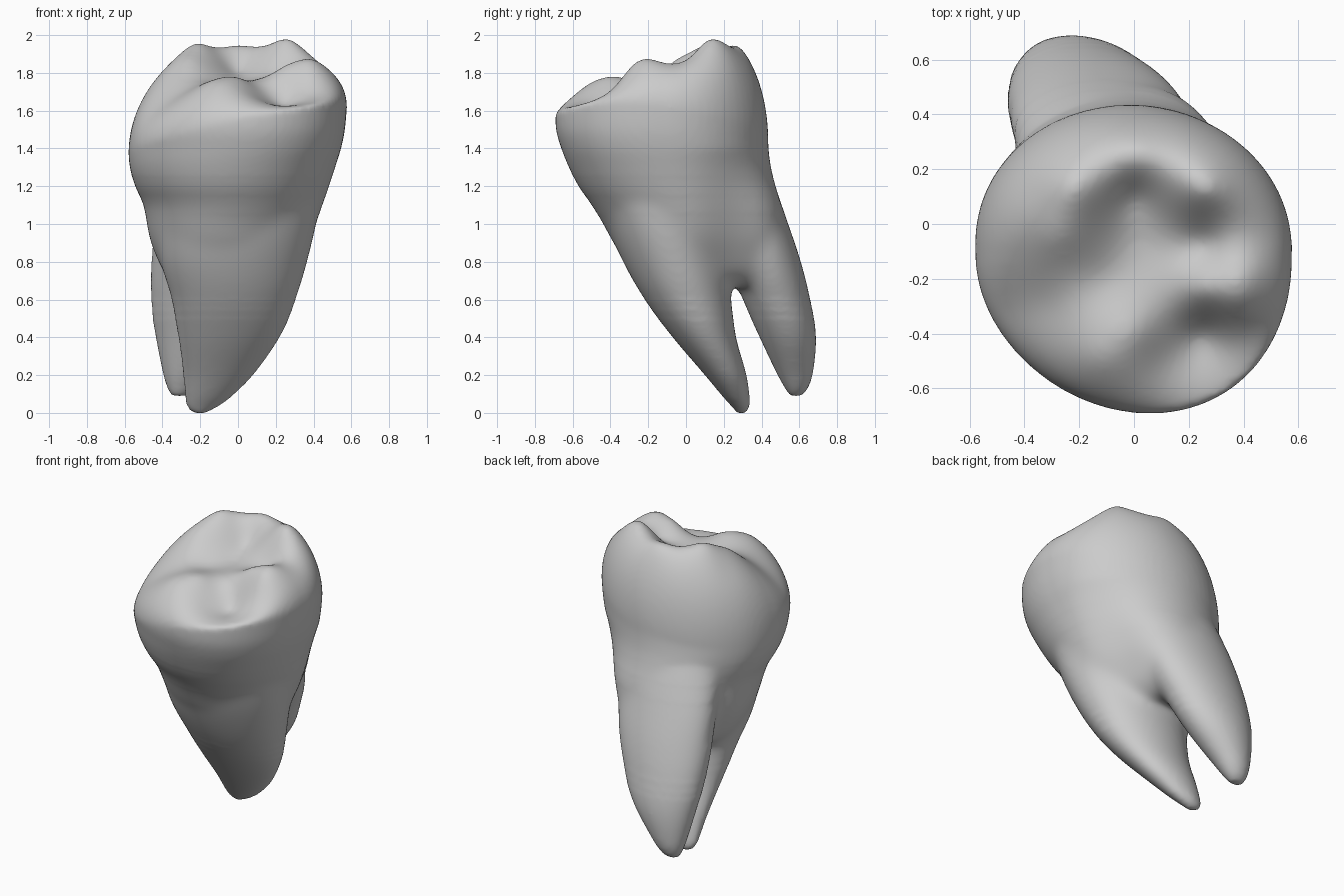
import bpy, bmesh
from math import sin, cos, pi, exp

if "Cube" in bpy.data.objects:
    bpy.data.objects.remove(bpy.data.objects["Cube"])

N = 72


def sample(keys, vals, t):
    """Smooth (Catmull-Rom) lookup in a small table with rising keys."""
    t = min(max(t, keys[0]), keys[-1])
    i = max(k for k in range(len(keys) - 1) if keys[k] <= t)

    def slope(k):
        a, b = max(k - 1, 0), min(k + 1, len(keys) - 1)
        return (vals[b] - vals[a]) / (keys[b] - keys[a])
    h = keys[i + 1] - keys[i]
    u = (t - keys[i]) / h
    return ((2*u**3 - 3*u*u + 1) * vals[i] + (u**3 - 2*u*u + u) * h * slope(i)
            + (3*u*u - 2*u**3) * vals[i + 1] + (u**3 - u*u) * h * slope(i + 1))


def loft(bm, rings):
    """Skin closed rings of points and close both ends with fans."""
    loops = [[bm.verts.new(p) for p in r] for r in rings]
    for a, b in zip(loops, loops[1:]):
        for i in range(N):
            j = (i + 1) % N
            bm.faces.new((a[i], a[j], b[j], b[i]))
    for lp, flip in ((loops[0], True), (loops[-1], False)):
        c = bm.verts.new([sum(v.co[k] for v in lp) / N for k in range(3)])
        for i in range(N):
            f = (lp[i], lp[(i + 1) % N], c)
            bm.faces.new(f[::-1] if flip else f)


# Crown and neck: extents to left, right, front and back by height
ZS = [.68, .75, .9, 1.0, 1.1, 1.2, 1.3, 1.4, 1.5, 1.65]
LEFT = [.34, .40, .465, .485, .50, .545, .572, .580, .580, .580]
RIGHT = [.16, .28, .385, .425, .455, .485, .515, .545, .565, .578]
FRONT = [.15, .26, .385, .44, .50, .57, .62, .66, .688, .692]
BACK = [.42, .48, .52, .52, .505, .475, .45, .437, .435, .435]

# Chewing surface: x, y, height of cusps and grooves
CUSPS = [(.26, .13, 2.01), (.26, .22, 2.01), (-.22, .13, 1.98), (0, .27, 2.0),
         (0, .1, 1.82), (0, -.06, 1.76), (.25, -.07, 1.79), (.47, -.05, 1.88),
         (.40, -.2, 1.90), (.38, -.28, 1.87), (.1, -.27, 1.76), (0, -.4, 1.78),
         (-.12, -.5, 1.78), (-.32, -.3, 1.71), (-.28, -.05, 1.88), (-.38, .12, 1.90),
         (.25, -.4, 1.64), (.12, -.5, 1.67), (.28, -.53, 1.63), (.45, -.4, 1.74),
         (-.5, -.05, 1.80), (.4, .12, 1.96), (-.1, -.2, 1.75), (.25, -.24, 1.84),
         (0, .42, 1.95), (-.3, .32, 1.93), (.3, .34, 1.97), (.56, -.2, 1.86),
         (-.47, -.32, 1.66), (.02, -.66, 1.70), (-.33, -.5, 1.70)]


def kernel(a, b):
    return ((a[0] - b[0])**2 + (a[1] - b[1])**2 + .003)**.5


def solve(m):
    """Gaussian elimination on an augmented matrix."""
    n = len(m)
    for i in range(n):
        p = max(range(i, n), key=lambda r: abs(m[r][i]))
        m[i], m[p] = m[p], m[i]
        m[i] = [v / m[i][i] for v in m[i]]
        for r in range(n):
            if r != i:
                m[r] = [v - m[r][i] * w for v, w in zip(m[r], m[i])]
    return [row[n] for row in m]


WEIGHTS = solve([[kernel(p, q) for q in CUSPS] + [p[2] - 1.8] for p in CUSPS])


def height(x, y):
    return 1.8 + sum(w * kernel((x, y), c) for w, c in zip(WEIGHTS, CUSPS))


def wall(a, z):
    l, r, f, b = (sample(ZS, t, z) for t in (LEFT, RIGHT, FRONT, BACK))
    x = (r - l) / 2 + (r + l) / 2 * cos(a)
    y = (b - f) / 2 + (b + f) / 2 * sin(a)
    up = min(max((z - 1.0) / .4, 0), 1)            # crown outline is lopsided
    if sin(a) < 0:
        x += .06 * up * sin(a)**2
    else:
        x *= 1 + .03 * up * abs(sin(2 * a))
    fade = min(max((1.4 - z) / .6, 0), 1)          # hollow above the root fork
    deep, wide = (.27, .2) if x > 0 else (.10, .11)
    x *= 1 - deep * fade * exp(-((y - .28) / wide)**2)
    return x, y, z


angles = [2 * pi * i / N for i in range(N)]
equator = [wall(a, 1.5 + .125 * cos(a) - .06 * sin(a)) for a in angles]
rings = []
for k in range(30):
    t = k / 29
    rings.append([wall(a, .68 + t * (e[2] - .68)) for a, e in zip(angles, equator)])
for k in range(1, 40):
    s = cos(k / 40 * pi / 2)
    ring = []
    for x, y, z in equator:
        px, py = x * s, -.1 + (y + .1) * s
        ring.append((px, py, z + (height(px, py) - z) * (1 - s**4.5)**.5))
    rings.append(ring)
bm = bmesh.new()
loft(bm, rings)

# Roots: z, x min, x max, y min, y max
FRONT_ROOT = [(0, -.24, -.17, .27, .32), (.03, -.27, -.11, .245, .335), (.08, -.28, -.04, .20, .337),
              (.2, -.29, .08, .10, .32), (.4, -.315, .22, -.07, .265),
              (.6, -.355, .31, -.22, .24), (.8, -.41, .37, -.335, .22),
              (1.0, -.425, .415, -.42, .2), (1.15, -.42, .425, -.46, .18),
              (1.35, -.36, .36, -.46, .18)]
BACK_ROOT = [(.09, -.35, -.27, .55, .61), (.12, -.37, -.235, .53, .64), (.2, -.395, -.17, .485, .67),
             (.4, -.435, -.01, .39, .688), (.6, -.465, .10, .30, .66),
             (.8, -.465, .18, .22, .61), (1.0, -.45, .22, .16, .543),
             (1.2, -.42, .26, .06, .47), (1.35, -.38, .26, .05, .40)]
for table in (FRONT_ROOT, BACK_ROOT):
    zs, *cols = [list(c) for c in zip(*table)]
    rings = []
    for k in range(41):
        z = zs[0] + (zs[-1] - zs[0]) * (k / 40)**1.4
        x0, x1, y0, y1 = (sample(zs, c, z) for c in cols)
        rings.append([((x0 + x1) / 2 + (x1 - x0) / 2 * cos(a),
                       (y0 + y1) / 2 + (y1 - y0) / 2 * sin(a), z) for a in angles])
    loft(bm, rings)

mesh = bpy.data.meshes.new("tooth")
bm.to_mesh(mesh)
bm.free()
tooth = bpy.data.objects.new("tooth", mesh)
bpy.context.collection.objects.link(tooth)

# Fuse crown and roots into one skin
fuse = tooth.modifiers.new("fuse", 'REMESH')
fuse.mode = 'VOXEL'
fuse.voxel_size = .016
fuse.use_smooth_shade = True
soft = tooth.modifiers.new("soften", 'SMOOTH')
soft.iterations = 6
graph = bpy.context.evaluated_depsgraph_get()
skin = bpy.data.meshes.new_from_object(tooth.evaluated_get(graph))
tooth.modifiers.clear()
tooth.data = skin

# Blend the joins between roots and neck more strongly
bm = bmesh.new()
bm.from_mesh(skin)
for lo, hi in ((.5, 1.25), (.55, 1.15), (.6, 1.05)):
    band = [v for v in bm.verts if lo < v.co.z < hi]
    for _ in range(12):
        bmesh.ops.smooth_vert(bm, verts=band, factor=.5, use_axis_x=True,
                              use_axis_y=True, use_axis_z=True)
bm.to_mesh(skin)
bm.free()
